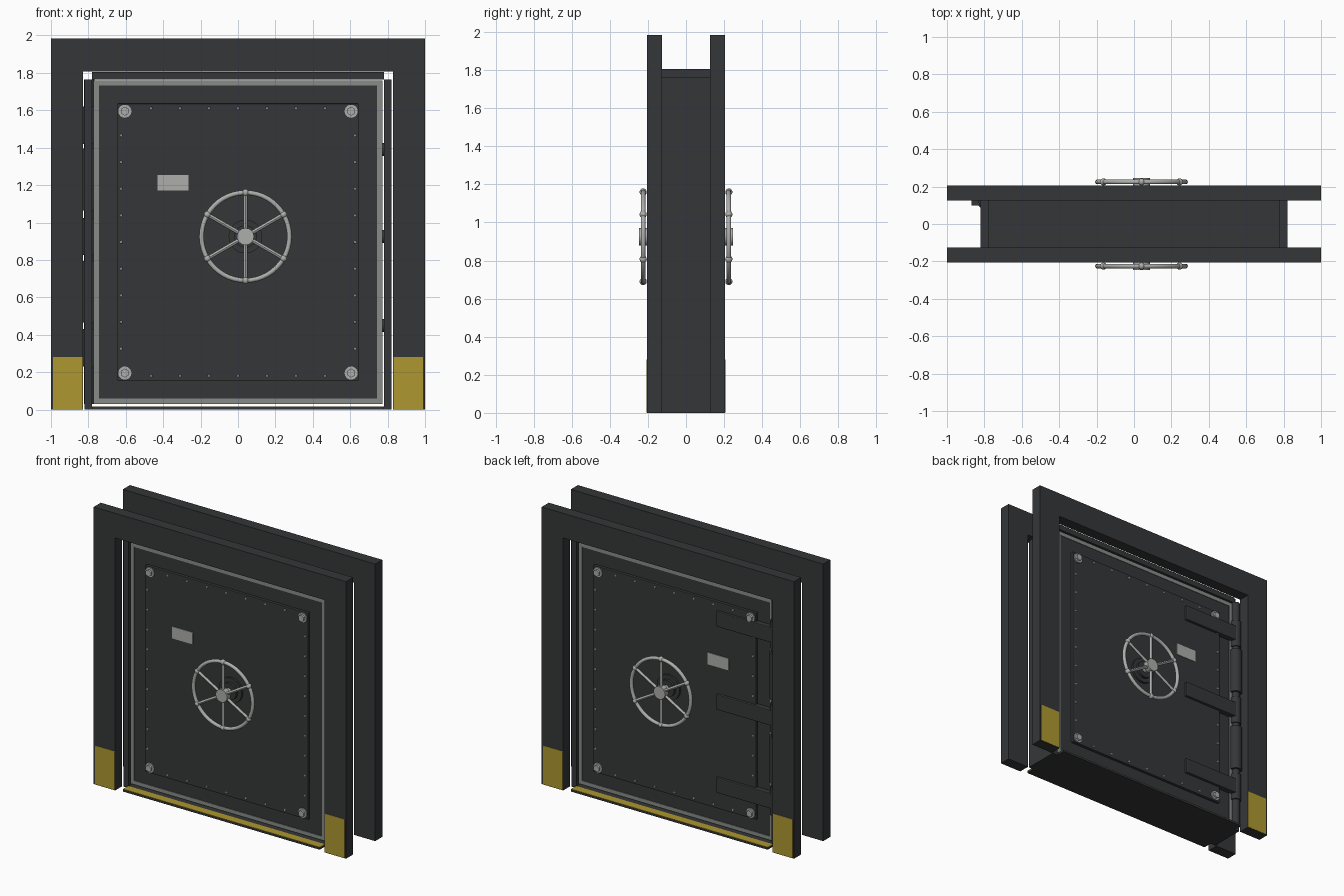
import bpy
from math import pi, sin, cos
from mathutils import Vector

if "Cube" in bpy.data.objects:
    bpy.data.objects.remove(bpy.data.objects["Cube"])


def mat(name, r, g, b):
    m = bpy.data.materials.new(name)
    m.diffuse_color = (r, g, b, 1)
    m.use_nodes = True
    m.node_tree.nodes["Principled BSDF"].inputs["Base Color"].default_value = m.diffuse_color
    return m


DARK = mat("dark_steel", 0.035, 0.037, 0.039)
SEAL = mat("seal_grey", 0.25, 0.26, 0.25)
LIGHT = mat("bright_steel", 0.42, 0.42, 0.41)
YELLOW = mat("safety_yellow", 0.42, 0.31, 0.03)


def finish(o, name, m, bevel=0):
    o.name = name
    o.data.materials.append(m)
    if bevel:
        b = o.modifiers.new("bevel", 'BEVEL')
        b.width, b.segments = bevel, 2
    return o


def box(name, x, y, z, m=DARK, bevel=0):
    """Box from (min, max) ranges on each axis."""
    lo = [min(r) for r in (x, y, z)]
    hi = [max(r) for r in (x, y, z)]
    bpy.ops.mesh.primitive_cube_add(size=1, location=[(a + b) / 2 for a, b in zip(lo, hi)])
    o = bpy.context.object
    o.scale = [b - a for a, b in zip(lo, hi)]
    bpy.ops.object.transform_apply(location=False, rotation=False)
    return finish(o, name, m, bevel)


def rod(name, a, b, r, m=DARK, sides=24, r2=None):
    """Cylinder or cone from point a to point b."""
    a, b = Vector(a), Vector(b)
    bpy.ops.mesh.primitive_cone_add(vertices=sides, radius1=r, radius2=r if r2 is None else r2,
                                    depth=(b - a).length, location=(a + b) / 2)
    o = bpy.context.object
    o.rotation_euler = (b - a).to_track_quat('Z', 'Y').to_euler()
    bpy.ops.object.shade_smooth_by_angle()
    return finish(o, name, m)


def border(name, hx, z0, z1, w, y, m):
    """Rectangular ring made of four strips."""
    for s in (-1, 1):
        box(name + "_side", (s * hx, s * (hx - w)), y, (z0, z1), m)
    box(name + "_top", (-hx + w, hx - w), y, (z1 - w, z1), m)
    box(name + "_bottom", (-hx + w, hx - w), y, (z0, z0 + w), m)


# Passage lining between the two wall frames
for s in (-1, 1):
    box("side_lining", (s * 0.78, s * 0.82), (-0.125, 0.125), (0, 1.765))
box("top_lining", (-0.78, 0.78), (-0.125, 0.125), (1.765, 1.805))
box("sill", (-0.78, 0.78), (-0.19, 0.19), (0, 0.014))

# Door slab
box("door_slab", (-0.77, 0.77), (-0.11, 0.11), (0.03, 1.758))

# Locking bolts on the free edge
for z in (0.45, 0.925, 1.39):
    rod("locking_bolt", (0.74, 0, z), (0.79, 0, z), 0.035)

WX, WZ, WR = 0.04, 0.925, 0.235
for s in (-1, 1):
    # Wall frame with yellow feet
    fy = (s * 0.125, s * 0.205)
    for t in (-1, 1):
        box("frame_post", (t * 0.83, t), fy, (0, 1.985))
        box("hazard_foot", (t * 0.832, t * 0.99), (s * 0.2, s * 0.207), (0.003, 0.28), YELLOW)
    box("frame_lintel", (-0.83, 0.83), fy, (1.808, 1.985))
    box("sill_strip", (-0.78, 0.78), (s * 0.13, s * 0.188), (0.012, 0.017), YELLOW)

    # Seal and raised panel on the door face
    border("door_seal", 0.772, 0.03, 1.76, 0.028, (s * 0.1, s * 0.114), SEAL)
    box("door_panel", (-0.645, 0.645), (s * 0.1, s * 0.13), (0.155, 1.635), DARK, 0.004)
    box("label_plate", (-0.43, -0.265), (s * 0.125, s * 0.135), (1.17, 1.255), LIGHT)

    # Rivets round the panel edge
    spots = [(-0.465 + 0.155 * i, z) for i in range(7) for z in (0.18, 1.61)]
    spots += [(x, 0.325 + 0.1425 * i) for i in range(9) for x in (-0.625, 0.625)]
    for x, z in spots:
        rod("rivet", (x, s * 0.125, z), (x, s * 0.135, z), 0.009, LIGHT, 10, 0.006)

    # Corner bolts with washers
    for x in (-0.605, 0.605):
        for z in (0.195, 1.595):
            rod("corner_washer", (x, s * 0.125, z), (x, s * 0.138, z), 0.035, LIGHT)
            rod("corner_bolt", (x, s * 0.135, z), (x, s * 0.152, z), 0.024, LIGHT, 6)

    # Handwheel
    rod("wheel_flange", (WX, s * 0.125, WZ), (WX, s * 0.145, WZ), 0.09, DARK, 32)
    rod("wheel_boss", (WX, s * 0.14, WZ), (WX, s * 0.165, WZ), 0.06, DARK, 32)
    rod("wheel_shaft", (WX, s * 0.14, WZ), (WX, s * 0.225, WZ), 0.026, LIGHT)
    rod("wheel_hub", (WX, s * 0.205, WZ), (WX, s * 0.246, WZ), 0.046, LIGHT, 16)
    bpy.ops.mesh.primitive_torus_add(location=(WX, s * 0.225, WZ), rotation=(pi / 2, 0, 0),
                                     major_radius=WR, minor_radius=0.013,
                                     major_segments=48, minor_segments=10)
    bpy.ops.object.shade_smooth()
    finish(bpy.context.object, "wheel_rim", LIGHT)
    for i in range(6):
        a = pi / 2 + i * pi / 3
        tip = (WX + WR * cos(a), s * 0.225, WZ + WR * sin(a))
        rod("wheel_spoke", (WX, s * 0.225, WZ), tip, 0.011, LIGHT, 12)
        bpy.ops.mesh.primitive_uv_sphere_add(segments=16, ring_count=8, radius=0.019, location=tip)
        bpy.ops.object.shade_smooth()
        finish(bpy.context.object, "wheel_knob", LIGHT)

# Hinge on the back: pin, sleeves, straps and mounting leaves
HX, HY = -0.795, 0.12
rod("hinge_pin", (HX, HY, 0.03), (HX, HY, 1.765), 0.028)
for z in (0.33, 0.925, 1.52):
    rod("strap_sleeve", (HX, HY, z - 0.1), (HX, HY, z + 0.1), 0.036)
    box("hinge_strap", (-0.79, -0.34), (0.105, 0.148), (z - 0.055, z + 0.055), DARK, 0.006)
for z in (0.63, 1.23):
    rod("frame_sleeve", (HX, HY, z - 0.165), (HX, HY, z + 0.165), 0.042)
    box("frame_leaf", (-0.87, -0.8), (0.1, 0.125), (z - 0.165, z + 0.165))
